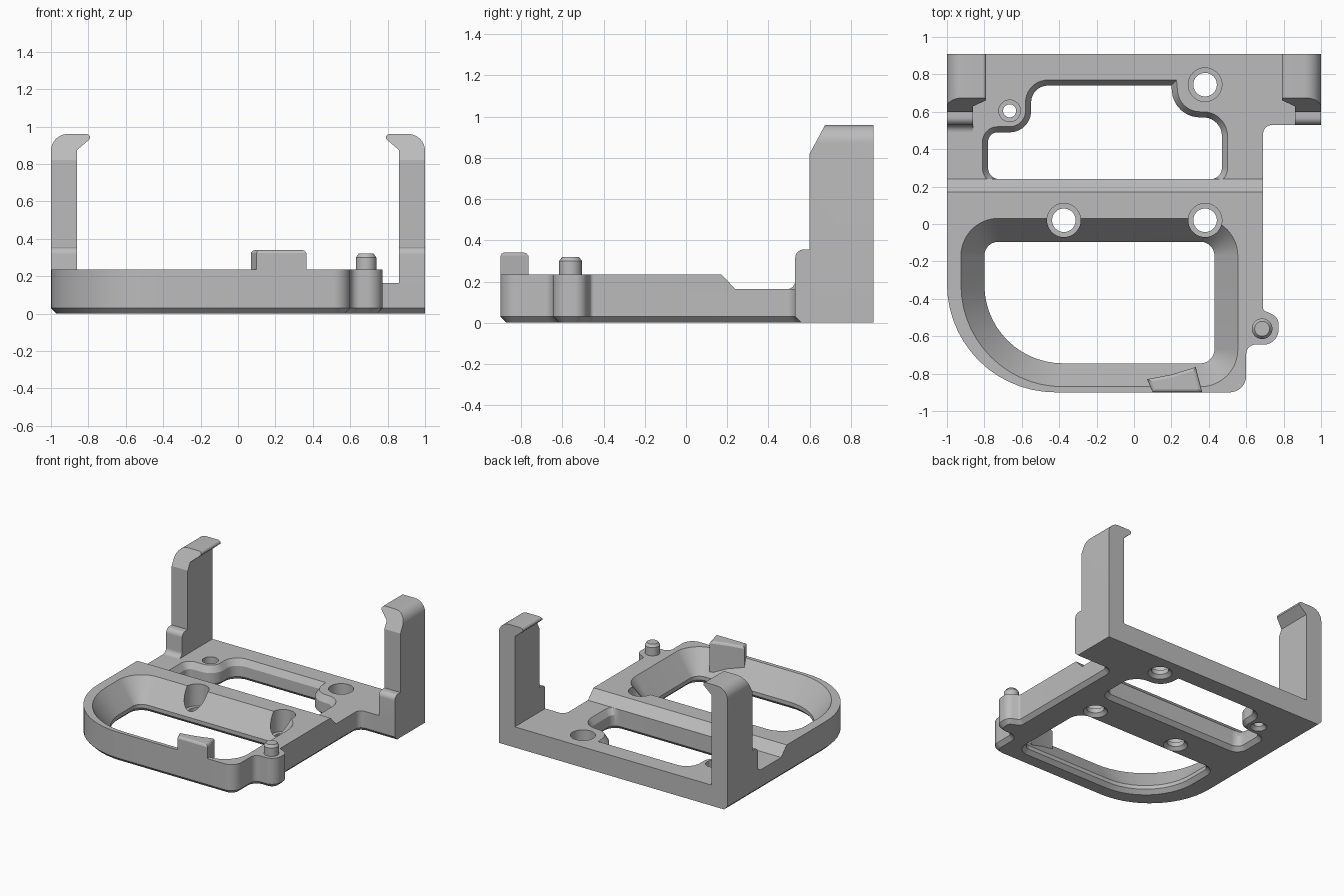
import bpy, bmesh, math
from mathutils import Vector, Matrix

if "Cube" in bpy.data.objects:
    bpy.data.objects.remove(bpy.data.objects["Cube"])

grey = bpy.data.materials.new("plain grey")
grey.diffuse_color = (0.5, 0.5, 0.5, 1)
grey.use_nodes = True
grey.node_tree.nodes["Principled BSDF"].inputs["Base Color"].default_value = grey.diffuse_color


def rounded(corners, n=10):
    """Closed 2D outline from (x, y, radius) corners."""
    out = []
    for i, c in enumerate(corners):
        p = Vector(c[:2])
        r = c[2] if len(c) > 2 else 0
        if r == 0:
            out.append(p)
            continue
        u = (Vector(corners[i - 1][:2]) - p).normalized()
        v = (Vector(corners[(i + 1) % len(corners)][:2]) - p).normalized()
        half = math.acos(max(-1, min(1, u.dot(v)))) / 2
        mid = p + (u + v).normalized() * (r / math.sin(half))
        start = p + u * (r / math.tan(half)) - mid
        turn = math.pi - 2 * half
        if u.x * v.y - u.y * v.x > 0:
            turn = -turn
        for k in range(n + 1):
            out.append(mid + Matrix.Rotation(turn * k / n, 2) @ start)
    return out


def offset(loop, d):
    """Grow a counter-clockwise outline by d."""
    res = []
    for i, p in enumerate(loop):
        a = (p - loop[i - 1]).normalized()
        b = (loop[(i + 1) % len(loop)] - p).normalized()
        na, nb = Vector((a.y, -a.x)), Vector((b.y, -b.x))
        res.append(p + (na + nb) * (d / (1 + na.dot(nb))))
    return res


def circle(x, y, r, n=40):
    return [Vector((x + r * math.cos(2 * math.pi * k / n),
                    y + r * math.sin(2 * math.pi * k / n))) for k in range(n)]


def loft(name, rings):
    """Solid through rings of matching 3D points."""
    bm = bmesh.new()
    loops = [[bm.verts.new(p) for p in ring] for ring in rings]
    n = len(loops[0])
    for lo, hi in zip(loops, loops[1:]):
        for i in range(n):
            j = (i + 1) % n
            bm.faces.new((lo[i], lo[j], hi[j], hi[i]))
    bm.faces.new(loops[0][::-1])
    bm.faces.new(loops[-1])
    bmesh.ops.recalc_face_normals(bm, faces=bm.faces)
    me = bpy.data.meshes.new(name)
    bm.to_mesh(me)
    bm.free()
    me.materials.append(grey)
    ob = bpy.data.objects.new(name, me)
    bpy.context.collection.objects.link(ob)
    return ob


def stack(name, levels):
    """Solid from (outline, z) levels."""
    return loft(name, [[(p.x, p.y, z) for p in loop] for loop, z in levels])


def prism_x(name, loop, x0, x1):
    return loft(name, [[(x, p.x, p.y) for p in loop] for x in (x0, x1)])


def cut(ob, cutter):
    mod = ob.modifiers.new("cut", "BOOLEAN")
    mod.operation = "DIFFERENCE"
    mod.solver = "EXACT"
    mod.object = cutter
    bpy.context.view_layer.objects.active = ob
    bpy.ops.object.modifier_apply(modifier=mod.name)
    bpy.data.objects.remove(cutter, do_unlink=True)


# Base plate with chamfered underside; back and right end stay square
outline = rounded([(-1, 0.91), (-1, -0.9, 0.58), (0.6, -0.9, 0.09),
                   (0.6, -0.645, 0.05), (0.77, -0.645, 0.08), (0.775, -0.5, 0.06),
                   (0.69, -0.46, 0.02), (0.69, 0.53, 0.05), (1, 0.53), (1, 0.91)], 14)
under = offset(outline, -0.03)
for p, q in zip(outline, under):
    if p.y > 0.9:
        q.y = p.y
    if p.x > 0.99:
        q.x = p.x
base = stack("base_plate", [(under, 0), (outline, 0.03), (outline, 0.235)])

# Lower rear deck behind a sloped step
step = rounded([(0.1, 0.31), (0.17, 0.235), (0.24, 0.163), (1.1, 0.163), (1.1, 0.5), (0.1, 0.5)])
cut(base, prism_x("step_cutter", step, -1.2, 1.2))

# Front window with sloped walls
front = rounded([(-0.8, -0.745, 0.42), (0.43, -0.745, 0.075),
                 (0.43, -0.095, 0.075), (-0.8, -0.095, 0.075)], 14)
cut(base, stack("front_window_cutter", [
    (offset(front, 0.05), -0.02), (front, 0.03), (front, 0.06),
    (offset(front, 0.125), 0.235), (offset(front, 0.14), 0.256)]))

# Rear window curving around two holes
rear = rounded([(-0.78, 0.24, 0.06), (0.47, 0.24, 0.06), (0.47, 0.57, 0.1),
                (0.215, 0.57, 0.15), (0.2, 0.74), (-0.55, 0.74, 0.09),
                (-0.55, 0.49, 0.115), (-0.78, 0.49, 0.05)])
wide = offset(rear, 0.03)
for p in wide:
    p.y = max(p.y, 0.2401)
cut(base, stack("rear_window_cutter", [
    (offset(rear, 0.04), -0.01), (rear, 0.03), (rear, 0.115), (wide, 0.163), (wide, 0.3)]))

# Counterbored screw holes
for x, y, r, bore, floor in ((-0.375, 0.02, 0.063, 0.09, 0.06), (0.38, 0.02, 0.063, 0.09, 0.06),
                             (0.38, 0.745, 0.063, 0.09, 0.06), (-0.665, 0.605, 0.035, 0.058, 0.08)):
    cut(base, stack("hole_cutter", [
        (circle(x, y, r + 0.035), -0.01), (circle(x, y, r), 0.025), (circle(x, y, r), floor),
        (circle(x, y, bore), floor + 0.001), (circle(x, y, bore), 0.4)]))

# Locating pin
stack("locating_pin", [(circle(0.685, -0.56, r), z)
                       for r, z in ((0.055, 0.2), (0.055, 0.3), (0.04, 0.32))])

# Front stop tab
tab = rounded([(0.1, -0.9), (0.365, -0.9), (0.33, -0.765), (0.2, -0.805), (0.07, -0.83)])
stack("stop_tab", [(tab, 0.1), (tab, 0.325), (offset(tab, -0.006), 0.335), (offset(tab, -0.015), 0.34)])

# Side clips: hooked upright and foot
for side, s in (("left", -1), ("right", 1)):
    hook = rounded([(0.86, 0.15), (1, 0.15), (1, 0.96, 0.09), (0.79, 0.96, 0.02),
                    (0.79, 0.935), (0.86, 0.875)])
    clip = loft(side + "_clip", [[(s * p.x, y, p.y) for p in hook] for y in (0.6, 0.91)])
    nose = rounded([(0.5, 0.633), (0.6, 0.82), (0.675, 0.96), (0.75, 1.1), (0.5, 1.1)])
    cut(clip, prism_x("nose_cutter", nose, -1.2, 1.2))
    if s < 0:
        foot = [(0.47, 0.15), (0.47, 0.163), (0.53, 0.163, 0.04)]
    else:
        foot = [(0.53, 0.15)]
    foot += [(0.53, 0.355, 0.04), (0.62, 0.355), (0.62, 0.15)]
    prism_x(side + "_clip_foot", rounded(foot), s * 0.86, s * 1.0)

# Smooth the curved walls, keep edges crisp
for ob in bpy.context.scene.objects:
    ob.select_set(True)
    bpy.context.view_layer.objects.active = ob
bpy.ops.object.shade_smooth_by_angle(angle=math.radians(25))
